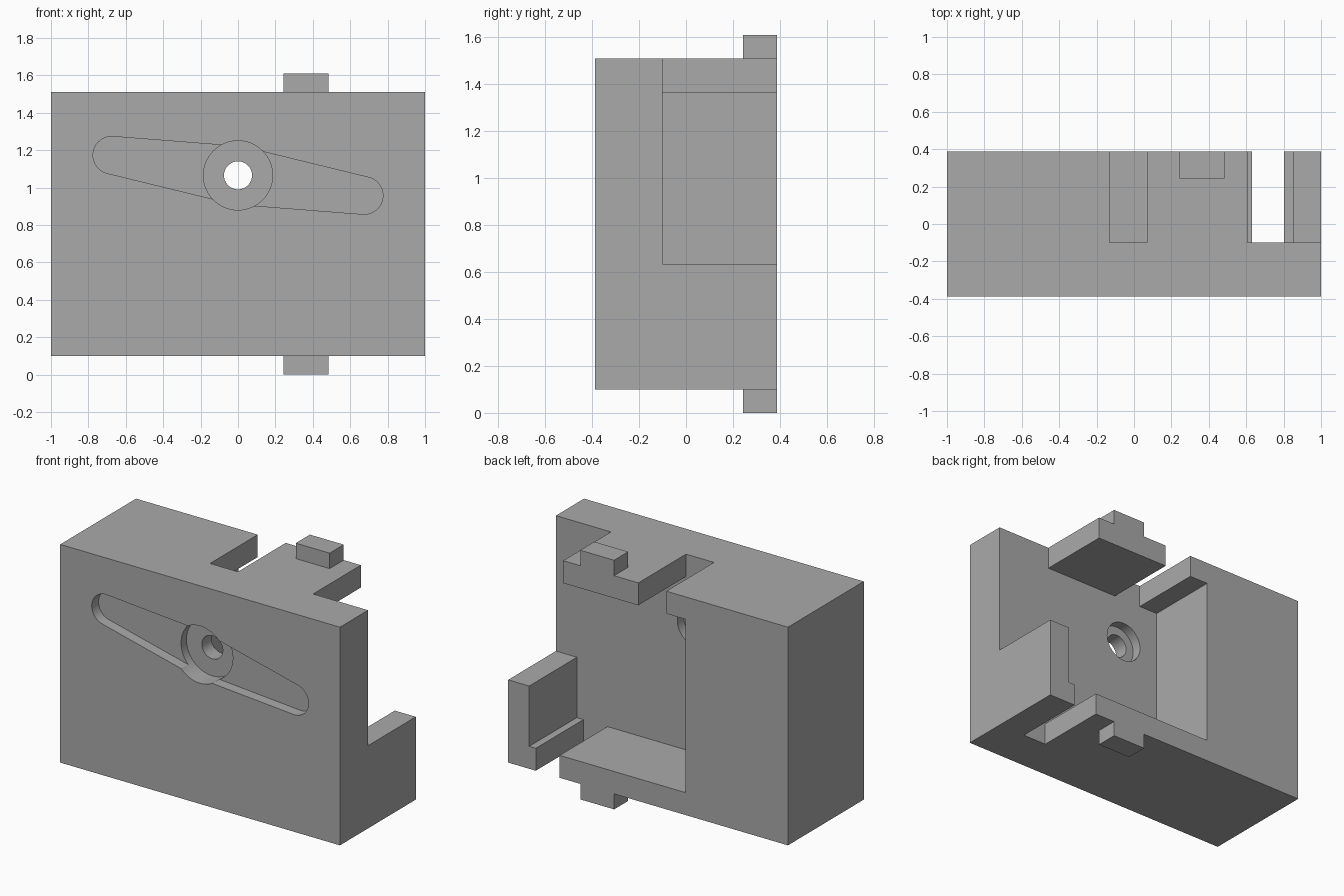
import bpy
import bmesh
from math import sin, cos, pi, radians
from mathutils import Matrix, Vector

old = bpy.data.objects.get("Cube")
if old:
    bpy.data.objects.remove(old, do_unlink=True)

grey = bpy.data.materials.new("plain_grey")
grey.use_nodes = True
grey.diffuse_color = (0.4, 0.4, 0.4, 1)
grey.node_tree.nodes["Principled BSDF"].inputs["Base Color"].default_value = (0.4, 0.4, 0.4, 1)

FRONT, BACK = -0.387, 0.387
FLOOR = -0.1            # pocket floor
LOW, HIGH = 0.1, 1.51   # block bottom and top
WALL = 0.145            # thickness of the pocket walls
HUB_Z = 1.065
OVER = 0.1              # cutter overshoot


def to_object(name, bm):
    bmesh.ops.recalc_face_normals(bm, faces=bm.faces[:])
    mesh = bpy.data.meshes.new(name)
    bm.to_mesh(mesh)
    bm.free()
    mesh.materials.append(grey)
    obj = bpy.data.objects.new(name, mesh)
    bpy.context.collection.objects.link(obj)
    return obj


def box(name, x, y, z):
    """Box from three (low, high) ranges."""
    bm = bmesh.new()
    bmesh.ops.create_cube(bm, size=1)
    spans = (x, y, z)
    size = Vector([b - a for a, b in spans])
    mid = Vector([(a + b) / 2 for a, b in spans])
    bmesh.ops.transform(bm, verts=bm.verts[:], matrix=Matrix.Translation(mid) @ Matrix.Diagonal(size).to_4x4())
    return to_object(name, bm)


def circle(radius, cx=0, cz=0, count=64):
    return [(cx + radius * cos(2 * pi * i / count), cz + radius * sin(2 * pi * i / count))
            for i in range(count)]


def prism(name, points, y0, y1):
    """Convex outline of points around the hub, extruded along y."""
    bm = bmesh.new()
    verts = [bm.verts.new((x, y, HUB_Z + z)) for y in (y0, y1) for x, z in points]
    hull = bmesh.ops.convex_hull(bm, input=verts)
    loose = {g for g in hull["geom_interior"] + hull["geom_unused"] if isinstance(g, bmesh.types.BMVert)}
    bmesh.ops.delete(bm, geom=list(loose), context="VERTS")
    bmesh.ops.dissolve_limit(bm, angle_limit=radians(0.5), verts=bm.verts[:], edges=bm.edges[:])
    return to_object(name, bm)


def combine(target, tool, operation):
    """Apply a boolean and remove its tool."""
    tool.hide_render = True
    mod = target.modifiers.new(tool.name, "BOOLEAN")
    mod.operation = operation
    mod.solver = "EXACT"
    mod.object = tool
    bpy.context.view_layer.objects.active = target
    bpy.ops.object.modifier_apply(modifier=mod.name)
    bpy.data.objects.remove(tool, do_unlink=True)


# Main block
body = box("housing_block", (-1, 1), (FRONT, BACK), (LOW, HIGH))

# Openings in the back: main pocket, top gap, open upper corner, bottom gap
depth = (FLOOR, BACK + OVER)
openings = {
    "pocket": ((-0.266, 0.85), (LOW + WALL, HIGH - WALL)),
    "top_gap": ((-0.13, 0.07), (HIGH - 2 * WALL, HIGH + OVER)),
    "corner": ((0.607, 1 + OVER), (0.635, HIGH + OVER)),
    "bottom_gap": ((0.632, 0.803), (LOW - OVER, LOW + 2 * WALL)),
}
for name, (x, z) in openings.items():
    combine(body, box(name, x, depth, z), "DIFFERENCE")

# Tapered slots on the front, one on each side of the hub
for side in (-1, 1):
    outline = circle(0.155) + circle(0.1, side * 0.675, -side * 0.108)
    combine(body, prism("slot", outline, FRONT - OVER, FRONT + 0.07), "DIFFERENCE")

# Hub recess, rear counterbore and through hole
for name, radius, y0, y1 in (
    ("hub_recess", 0.185, FRONT - OVER, FRONT + 0.125),
    ("counterbore", 0.132, FLOOR - 0.065, FLOOR + OVER),
    ("through_hole", 0.075, FRONT - OVER, FLOOR + OVER),
):
    combine(body, prism(name, circle(radius), y0, y1), "DIFFERENCE")

# Locating tabs above and below
for name, z in (("top_tab", (HIGH - 0.05, HIGH + 0.1)), ("bottom_tab", (LOW - 0.1, LOW + 0.05))):
    combine(body, box(name, (0.243, 0.485), (0.243, BACK), z), "UNION")

bpy.ops.object.select_all(action="DESELECT")
body.select_set(True)
bpy.context.view_layer.objects.active = body
bpy.ops.object.shade_smooth_by_angle(angle=radians(30))
